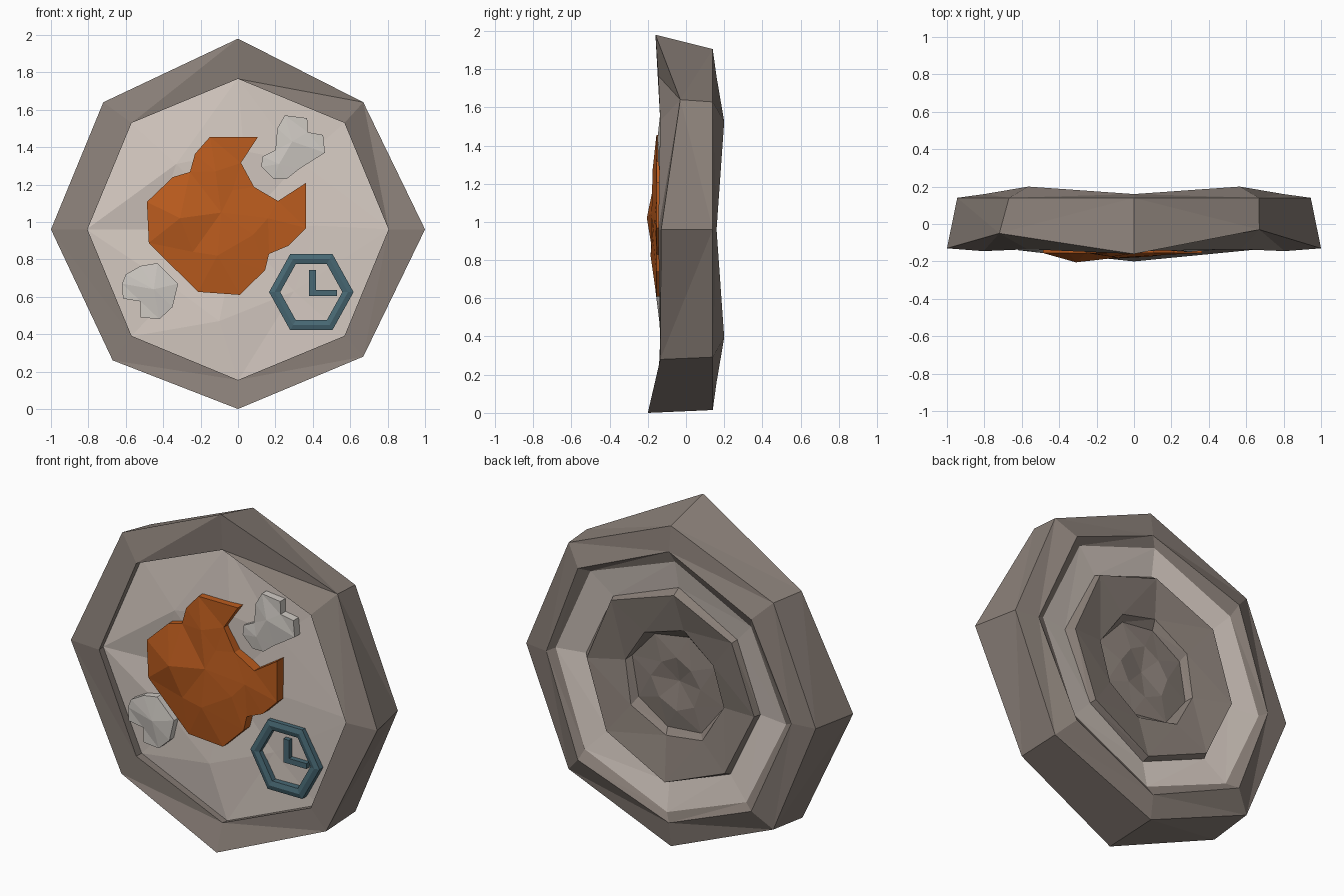
import bpy, bmesh, math, random
from mathutils import Vector
from mathutils.geometry import delaunay_2d_cdt

if "Cube" in bpy.data.objects:
    bpy.data.objects.remove(bpy.data.objects["Cube"])

random.seed(4)
CZ = 0.96


def material(name, rgb):
    m = bpy.data.materials.new(name)
    m.diffuse_color = (*rgb, 1)
    m.use_nodes = True
    m.node_tree.nodes["Principled BSDF"].inputs["Base Color"].default_value = m.diffuse_color
    return m


STONE = material("brown stone", (0.25, 0.21, 0.185))
PALE = material("pale stone", (0.68, 0.60, 0.545))
RUST = material("rust orange", (0.50, 0.107, 0.013))
GREY = material("pale grey", (0.62, 0.585, 0.545))
TEAL = material("dark teal", (0.065, 0.14, 0.175))


def finish(name, bm, mats):
    bmesh.ops.triangulate(bm, faces=[f for f in bm.faces if len(f.verts) == 4])
    bmesh.ops.recalc_face_normals(bm, faces=bm.faces)
    me = bpy.data.meshes.new(name)
    bm.to_mesh(me)
    bm.free()
    for m in mats:
        me.materials.append(m)
    ob = bpy.data.objects.new(name, me)
    bpy.context.collection.objects.link(ob)
    return ob


# Octagonal stone: rings of 8 from the front centre round to the back centre
def ring(r, y, alt=0.0, twist=0.0, jit=0.0):
    pts = []
    for k in range(8):
        a = math.radians(45 * k + twist)
        rr = r * (1 + random.uniform(-jit, jit))
        pts.append((rr * math.cos(a), y + (alt if k % 2 else -alt), CZ + rr * math.sin(a)))
    return pts


front_rim = [(1, -.13, 0), (.67, -.03, .68), (0, -.16, 1.02), (-.72, -.05, .68),
             (-1, -.13, 0), (-.67, -.13, -.70), (0, -.20, -.96), (.67, -.135, -.68)]
panel_mid = [(.42, -.10, .02), (.33, -.09, .36), (.03, -.12, .42), (-.33, -.12, .35),
             (-.45, -.075, 0), (-.33, -.10, -.32), (-.10, -.125, -.49), (.30, -.09, -.33)]
lift = lambda pts: [(x, y, z + CZ) for x, y, z in pts]

# each entry: points, material of the band leading to the next ring
bands = [
    (lift(panel_mid), 1),
    (ring(.81, -.09, .01), 0),             # recessed panel edge
    (ring(.805, -.14, .005), 0),           # inner lip
    (lift(front_rim), 0),
    (ring(.945, .14), 0),                  # outer side to back
    (ring(.80, .18, .02), 0),              # back crest
    (ring(.74, .15, .01, 2, .02), 1),      # pale groove
    (ring(.575, .12, .01, 3, .03), 0),
    (ring(.555, .16, .005, 3, .03), 0),    # raised back disc
    (ring(.33, .115, .01, 10, .05), 0),
    (ring(.30, .075, .005, 14, .05), 0),   # hollow
    (ring(.15, .09, .0, 45, .12), 0),      # small hub
]
bm = bmesh.new()
rows = [[bm.verts.new(p) for p in pts] for pts, _ in bands]
for i in range(len(rows) - 1):
    for k in range(8):
        n = (k + 1) % 8
        f = bm.faces.new((rows[i][k], rows[i][n], rows[i + 1][n], rows[i + 1][k]))
        f.material_index = bands[i][1]
for row, y, mi in ((rows[0], -.10, 1), (rows[-1], .06, 0)):
    c = bm.verts.new((0, y, CZ))
    for k in range(8):
        bm.faces.new((row[k], row[(k + 1) % 8], c)).material_index = mi
finish("stone_disc", bm, [STONE, PALE])


# Raised patch: outline with faceted front surface and straight sides
def patch(name, outline, edge_y, peaks, back_y, mat):
    n = len(outline)
    pts = [Vector(p) for p in outline] + [Vector((x, z)) for x, z, _ in peaks]
    ys = [edge_y] * n + [p[2] for p in peaks]
    edges = [(i, (i + 1) % n) for i in range(n)]
    co, _, faces, orig, _, _ = delaunay_2d_cdt(pts, edges, [], 1, 1e-5)
    bm = bmesh.new()
    vs = [bm.verts.new((c.x, ys[o[0]], c.y)) for c, o in zip(co, orig)]
    for f in faces:
        bm.faces.new([vs[i] for i in f])
    rim = [e for e in bm.edges if e.is_boundary]
    new = bmesh.ops.extrude_edge_only(bm, edges=rim)["geom"]
    for v in new:
        if isinstance(v, bmesh.types.BMVert):
            v.co.y = back_y
    bmesh.ops.holes_fill(bm, edges=[e for e in bm.edges if e.is_boundary], sides=0)
    finish(name, bm, [mat])


patch("orange_patch",
      [(-.15, 1.455), (.107, 1.455), (.016, 1.316), (.086, 1.187), (.214, 1.112), (.364, 1.209),
       (.364, .968), (.268, .872), (.166, .829), (.145, .743), (.01, .61), (-.214, .626),
       (-.477, .888), (-.487, 1.107), (-.348, 1.24), (-.257, 1.267), (-.23, 1.364)],
      -.155,
      [(-.31, 1.02, -.205), (-.12, 1.27, -.175), (-.03, 1.17, -.165), (-.09, 1.05, -.18),
       (-.11, .82, -.185), (.08, .93, -.175), (.16, 1.02, -.165), (-.24, .84, -.175)],
      -.06, RUST)
patch("upper_grey_patch",
      [(.25, 1.57), (.37, 1.555), (.372, 1.48), (.455, 1.465), (.465, 1.37), (.33, 1.285),
       (.26, 1.23), (.19, 1.23), (.125, 1.295), (.13, 1.35), (.2, 1.385), (.21, 1.5)],
      -.135, [(.29, 1.43, -.15), (.22, 1.31, -.145)], -.06, GREY)
patch("lower_grey_patch",
      [(-.43, .78), (-.32, .67), (-.35, .545), (-.42, .48), (-.52, .49), (-.52, .575),
       (-.615, .59), (-.62, .67), (-.6, .72), (-.52, .765)],
      -.14, [(-.45, .64, -.16)], -.06, GREY)

# Teal hexagonal ring
bm = bmesh.new()
loops = []
for r, y in ((.226, -.05), (.226, -.122), (.196, -.13), (.166, -.122), (.166, -.05)):
    loops.append([bm.verts.new((.392 + r * math.cos(math.pi * k / 3), y,
                                .625 + 1.04 * r * math.sin(math.pi * k / 3))) for k in range(6)])
for i in range(len(loops)):
    for k in range(6):
        a, b, n = loops[i], loops[(i + 1) % len(loops)], (k + 1) % 6
        bm.faces.new((a[k], a[n], b[n], b[k]))
finish("hex_ring", bm, [TEAL])

# Angled mark inside the ring
patch("corner_mark", [(.38, .743), (.417, .743), (.417, .636), (.53, .636), (.53, .604), (.38, .604)],
      -.12, [], -.06, TEAL)
